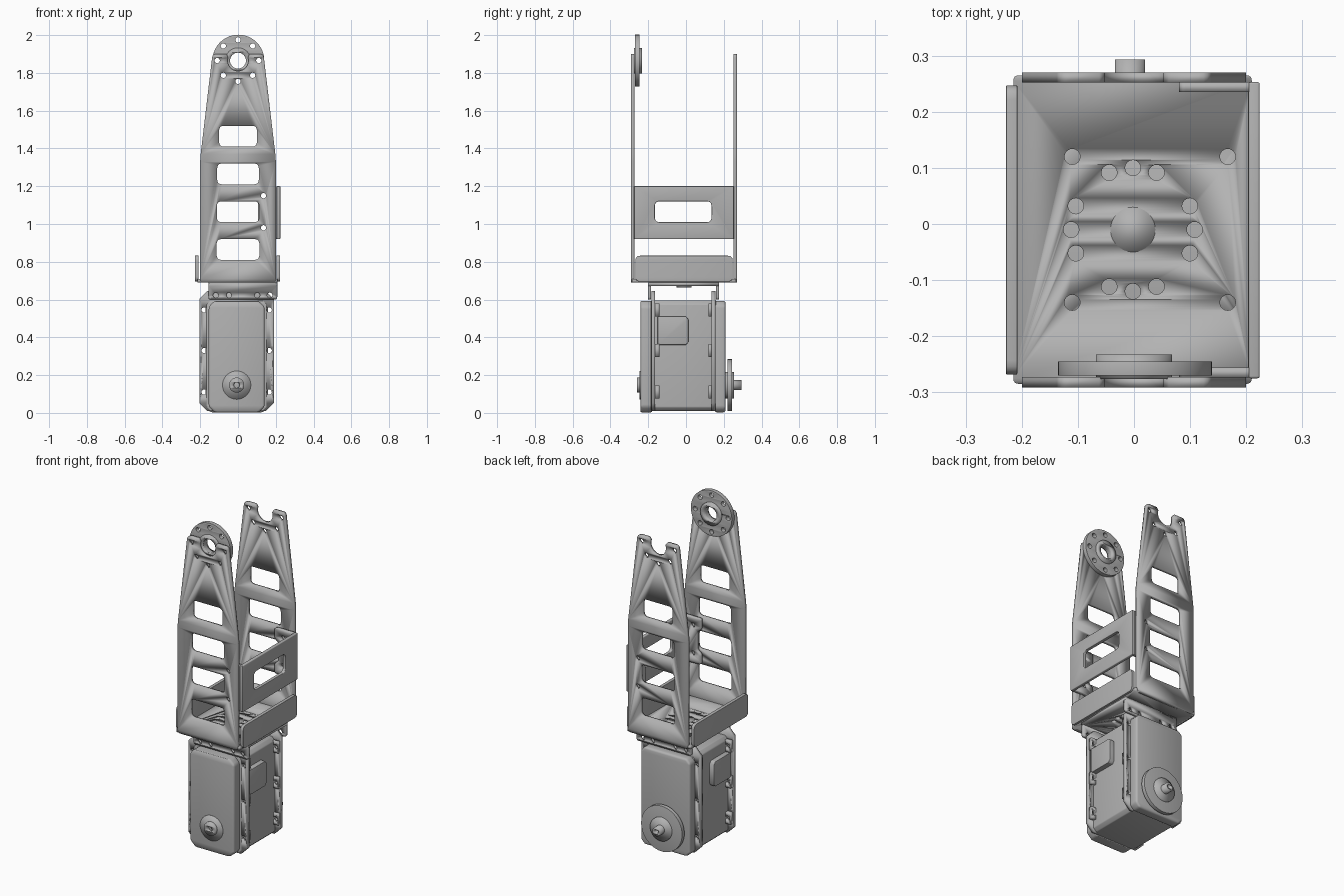
import bpy
from math import sin, cos, pi, radians

if "Cube" in bpy.data.objects:
    bpy.data.objects.remove(bpy.data.objects["Cube"])

grey = bpy.data.materials.new("machined grey")
grey.use_nodes = True
COLOUR = (0.45, 0.45, 0.45, 1)
grey.diffuse_color = COLOUR
grey.node_tree.nodes["Principled BSDF"].inputs["Base Color"].default_value = COLOUR

TURN = {"x": (pi / 2, 0, pi / 2), "y": (pi / 2, 0, 0), "z": (0, 0, 0)}


def arc(cx, cy, r, start=0, end=360, n=32):
    """Points on a circle or arc, angles in degrees."""
    steps = n if abs(end - start) == 360 else n - 1
    angles = [radians(start + (end - start) * i / steps) for i in range(n)]
    return [(cx + r * cos(a), cy + r * sin(a)) for a in angles]


def ring(cx, cy, r, size, n, skip=()):
    """Small round holes on a bolt circle."""
    centres = arc(cx, cy, r, n=n)
    return [arc(*c, size, n=16) for i, c in enumerate(centres) if i not in skip]


def soften(points, r, n=5):
    """Round every corner of a polygon."""
    out = []
    for i, (x, y) in enumerate(points):
        ends = []
        for px, py in (points[i - 1], points[(i + 1) % len(points)]):
            d = ((px - x) ** 2 + (py - y) ** 2) ** 0.5
            k = min(r / d, 0.49)
            ends.append((x + (px - x) * k, y + (py - y) * k))
        (ax, ay), (bx, by) = ends
        for j in range(n):
            t = j / (n - 1)
            u = 1 - t
            out.append((u * u * ax + 2 * u * t * x + t * t * bx,
                        u * u * ay + 2 * u * t * y + t * t * by))
    return out


def rect(x0, x1, y0, y1, r=0.0):
    pts = [(x0, y0), (x1, y0), (x1, y1), (x0, y1)]
    return soften(pts, r) if r else pts


def slab(name, axis, low, high, outline, holes=(), bevel=0.0):
    """Extrude a pierced outline along an axis between two positions."""
    curve = bpy.data.curves.new(name, "CURVE")
    curve.dimensions = "2D"
    curve.fill_mode = "BOTH"
    curve.extrude = (high - low) / 2
    for loop in [outline, *holes]:
        spline = curve.splines.new("POLY")
        spline.points.add(len(loop) - 1)
        for p, (x, y) in zip(spline.points, loop):
            p.co = (x, y, 0, 1)
        spline.use_cyclic_u = True
    ob = bpy.data.objects.new(name, curve)
    bpy.context.collection.objects.link(ob)
    ob.rotation_euler = TURN[axis]
    ob.location["xyz".index(axis)] = (low + high) / 2
    bpy.ops.object.select_all(action="DESELECT")
    ob.select_set(True)
    bpy.context.view_layer.objects.active = ob
    bpy.ops.object.convert(target="MESH")
    ob = bpy.context.object
    ob.data.materials.clear()
    ob.data.materials.append(grey)
    weld = ob.modifiers.new("weld", "WELD")
    weld.merge_threshold = 0.0002
    if bevel:
        mod = ob.modifiers.new("bevel", "BEVEL")
        mod.width, mod.segments = bevel, 3
        mod.limit_method, mod.angle_limit = "ANGLE", radians(40)
    bpy.ops.object.shade_smooth_by_angle(angle=radians(30))
    return ob


# Tall tapering arms with a ladder of windows and an open notch on top
JOINT = 1.865
arm = soften([(0.135, 1.9), (0.2, 1.35), (0.2, 0.69), (-0.2, 0.69),
              (-0.2, 1.35), (-0.135, 1.9)], 0.02)
arm += [(-0.062, 1.9)] + arc(0, JOINT, 0.055, 160, 380, 20) + [(0.062, 1.9)]
windows = [rect(-w, w, z, z + 0.11, 0.025)
           for w, z in ((0.113, 0.81), (0.112, 1.01), (0.11, 1.21), (0.1, 1.41))]
arm_holes = windows + ring(0, JOINT, 0.11, 0.014, 8, skip=(1, 2, 3))
arm_holes += [arc(0.135, z, 0.014, n=16) for z in (0.98, 1.15)]
slab("front_arm", "y", -0.291, -0.273, arm, arm_holes)
slab("back_arm", "y", 0.252, 0.27, arm, arm_holes)

# Round horn fixed inside the front arm
slab("arm_horn", "y", -0.27, -0.245, arc(0.002, JOINT, 0.137, n=64),
     [arc(0, JOINT, 0.042)] + ring(0, JOINT, 0.11, 0.014, 8), 0.003)
slab("arm_horn_collar", "y", -0.276, -0.233, arc(0, JOINT, 0.068, n=48),
     [arc(0, JOINT, 0.042)])

# Tray floor joining the arms, with bolt holes and turned-up lips
corners = [arc(x, y, 0.014, n=16) for x in (-0.11, 0.167) for y in (0.12, -0.14)]
bolts = ring(-0.002, -0.01, 0.11, 0.014, 16, skip=(2, 6, 10, 14))
slab("tray_floor", "z", 0.69, 0.71, rect(-0.215, 0.21, -0.285, 0.265, 0.01),
     corners + bolts)
lip = soften([(-0.268, 0.695), (0.247, 0.695), (0.247, 0.832), (-0.268, 0.832)], 0.025)
slab("right_lip", "x", -0.228, -0.208, lip, bevel=0.004)
slab("left_lip", "x", 0.203, 0.223, lip, bevel=0.004)

# Cross brace with a window and folded flanges
slab("brace", "x", 0.204, 0.224, rect(-0.275, 0.253, 0.92, 1.2),
     [rect(-0.165, 0.135, 1.01, 1.12, 0.025)], 0.004)
flange = soften([(0.21, 0.92), (0.21, 1.2), (0.08, 1.2), (0.08, 1.135), (0.106, 1.115),
                 (0.106, 1.005), (0.08, 0.985), (0.08, 0.925)], 0.012)
flange_holes = [arc(0.135, z, 0.014, n=16) for z in (0.98, 1.15)]
slab("brace_front_flange", "y", -0.274, -0.256, flange, flange_holes)
slab("brace_back_flange", "y", 0.235, 0.253, flange, flange_holes)

# Inverted U bracket between tray and servo
slab("bracket_top", "z", 0.672, 0.69, rect(-0.157, 0.208, -0.198, 0.174), bolts)
leg = soften([(-0.157, 0.6), (0.208, 0.6), (0.208, 0.685), (-0.157, 0.685)], 0.014)
leg_holes = [arc(x, 0.623, 0.014, n=16) for x in (-0.118, -0.048, 0.102, 0.168)]
slab("bracket_front_leg", "y", -0.2, -0.184, leg, leg_holes)
slab("bracket_back_leg", "y", 0.16, 0.176, leg, leg_holes)
slab("centre_bolt", "z", 0.665, 0.712, arc(-0.002, -0.01, 0.04))

# Servo body: core, covers and mounting ears
MID = -0.007


def tapered(half, low, high, cut):
    a, b = MID - half, MID + half
    return [(a + cut, low), (b - cut, low), (b, low + cut), (b, high - cut),
            (b - cut, high), (a + cut, high), (a, high - cut), (a, low + cut)]


slab("servo_core", "y", -0.185, 0.16, tapered(0.16, 0.01, 0.595, 0.02), bevel=0.005)
slab("servo_front_cover", "y", -0.24, -0.18, tapered(0.148, 0.003, 0.592, 0.03), bevel=0.012)
slab("servo_back_cover", "y", 0.15, 0.21, tapered(0.165, 0.003, 0.592, 0.025), bevel=0.012)
ear_holes = [arc(MID + s * 0.172, z, 0.014, n=16) for s in (-1, 1) for z in (0.11, 0.33, 0.545)]
ear = tapered(0.197, 0.01, 0.645, 0.042)
slab("front_ear", "y", -0.183, -0.163, ear, ear_holes)
slab("back_ear", "y", 0.135, 0.155, ear, ear_holes)

# Nut pockets behind the ears and a connector on each side
for side, s in (("right", -1), ("left", 1)):
    for i, z in enumerate((0.11, 0.33, 0.545)):
        x = MID + s * 0.172
        pocket = rect(x - 0.02, x + 0.02, z - 0.035, z + 0.035)
        hole = [arc(x, z, 0.014, n=16)]
        slab(f"{side}_front_nut_pocket_{i}", "y", -0.164, -0.14, pocket, hole)
        slab(f"{side}_back_nut_pocket_{i}", "y", 0.12, 0.136, pocket, hole)
    c = MID + s * 0.165
    slab(f"{side}_connector", "x", c - 0.025, c + 0.025,
         [(-0.15, 0.36), (0, 0.36), (0.012, 0.375), (0.012, 0.495),
          (0, 0.51), (-0.15, 0.51)], bevel=0.003)

# Servo output: drive horn at the back, idler boss at the front
AXLE = 0.147
slab("drive_horn", "y", 0.22, 0.243, arc(MID, AXLE, 0.137, n=64), bevel=0.003)
slab("drive_horn_neck", "y", 0.2, 0.254, arc(MID, AXLE, 0.07, n=48))
slab("drive_shaft", "y", 0.2, 0.293, arc(MID, AXLE, 0.027), [arc(MID, AXLE, 0.012, n=16)])
slab("idler_seat", "y", -0.245, -0.235, arc(MID, AXLE, 0.075, n=48))
slab("idler_boss", "y", -0.26, -0.235, arc(MID, AXLE, 0.04), [arc(MID, AXLE, 0.015, n=16)])
